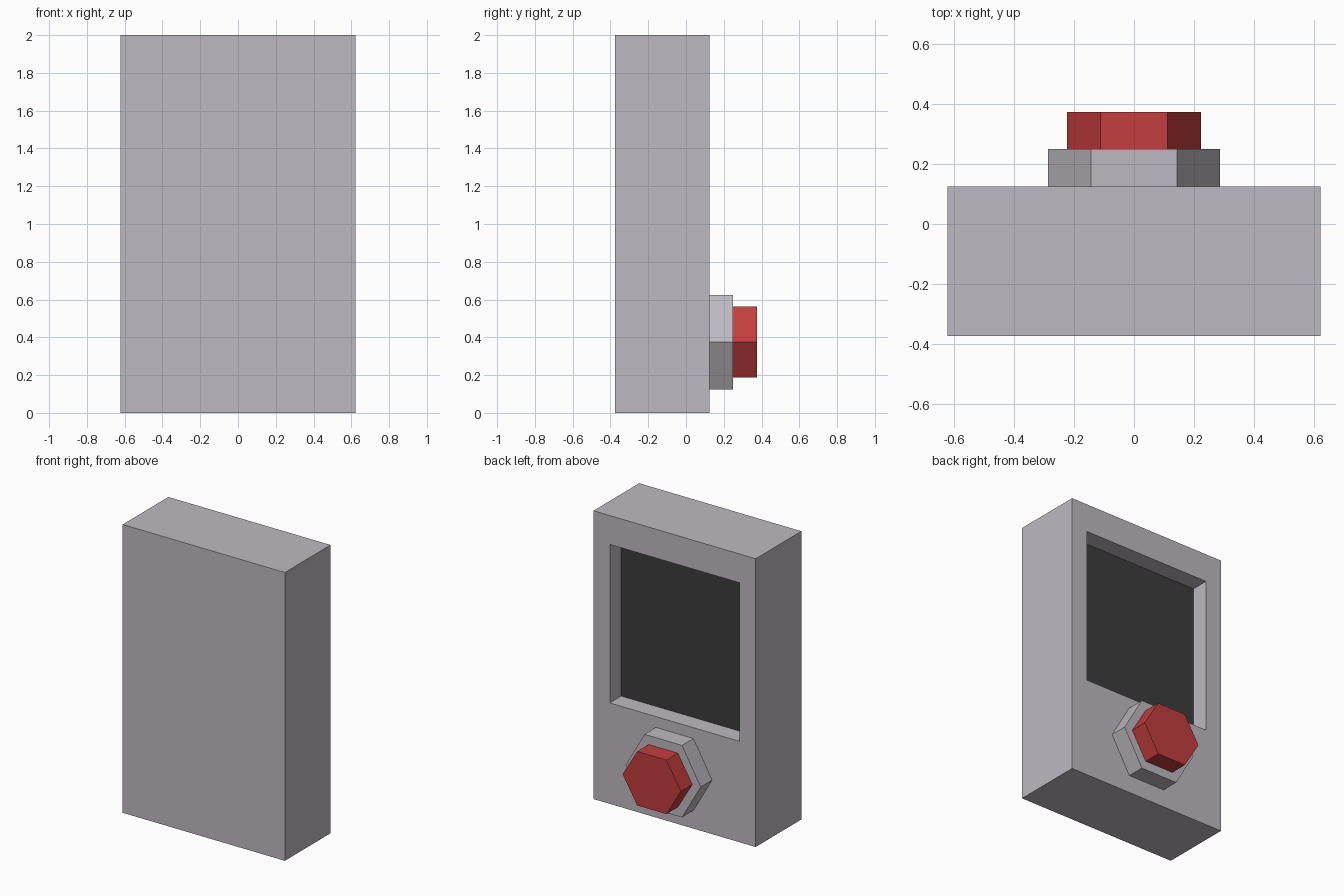
import bpy, bmesh, math
from mathutils import Matrix, Vector

if "Cube" in bpy.data.objects:
    bpy.data.objects.remove(bpy.data.objects["Cube"])


def srgb(r, g, b):
    lin = lambda c: c / 12.92 if c <= 0.04045 else ((c + 0.055) / 1.055) ** 2.4
    return [lin(c / 255) for c in (r, g, b)] + [1]


def material(name, rgb):
    m = bpy.data.materials.new(name)
    m.diffuse_color = srgb(*rgb)
    m.use_nodes = True
    m.node_tree.nodes["Principled BSDF"].inputs["Base Color"].default_value = m.diffuse_color
    return m


casing = material("warm grey", (190, 185, 193))
glass = material("dark screen", (60, 60, 60))
red = material("button red", (196, 61, 61))


def add(name, bm, *mats):
    bmesh.ops.recalc_face_normals(bm, faces=bm.faces)
    me = bpy.data.meshes.new(name)
    bm.to_mesh(me)
    bm.free()
    for m in mats:
        me.materials.append(m)
    ob = bpy.data.objects.new(name, me)
    bpy.context.collection.objects.link(ob)
    return ob


BACK, FACE, RECESS = -0.375, 0.125, 0.0

# Casing: a box whose +y face is inset and pushed in to hold the screen
bm = bmesh.new()
bmesh.ops.create_cube(bm, size=1, matrix=Matrix.Translation((0, (BACK + FACE) / 2, 1))
                      @ Matrix.Diagonal((1.245, FACE - BACK, 2, 1)))
bm.faces.ensure_lookup_table()
panel = max(bm.faces, key=lambda f: f.calc_center_median().y)
bmesh.ops.inset_individual(bm, faces=[panel], thickness=0.1)
for v in panel.verts:
    v.co.x = math.copysign(0.4975, v.co.x)
    v.co.z = 1.8 if v.co.z > 1 else 0.7
screen = bmesh.ops.extrude_discrete_faces(bm, faces=[panel])["faces"][0]
for v in screen.verts:
    v.co.y = RECESS
screen.material_index = 1
add("casing_with_screen", bm, casing, glass)


# Six-sided button and its collar, stacked along +y
def hexagon(name, rx, half_height, y0, y1, mat):
    bm = bmesh.new()
    bmesh.ops.create_cone(bm, cap_ends=True, segments=6, radius1=1, radius2=1, depth=y1 - y0)
    bmesh.ops.rotate(bm, verts=bm.verts, matrix=Matrix.Rotation(math.pi / 2, 3, 'X'))
    # put corners on the x axis
    if max(v.co.x for v in bm.verts) < 0.99:
        bmesh.ops.rotate(bm, verts=bm.verts, matrix=Matrix.Rotation(math.pi / 6, 3, 'Y'))
    bmesh.ops.scale(bm, verts=bm.verts, vec=(rx, 1, half_height / math.cos(math.pi / 6)))
    bmesh.ops.translate(bm, verts=bm.verts, vec=Vector((0, (y0 + y1) / 2, 0.375)))
    add(name, bm, mat)


hexagon("button_collar", 0.288, 0.25, FACE, 0.25, casing)
hexagon("button", 0.224, 0.1875, 0.25, 0.375, red)
